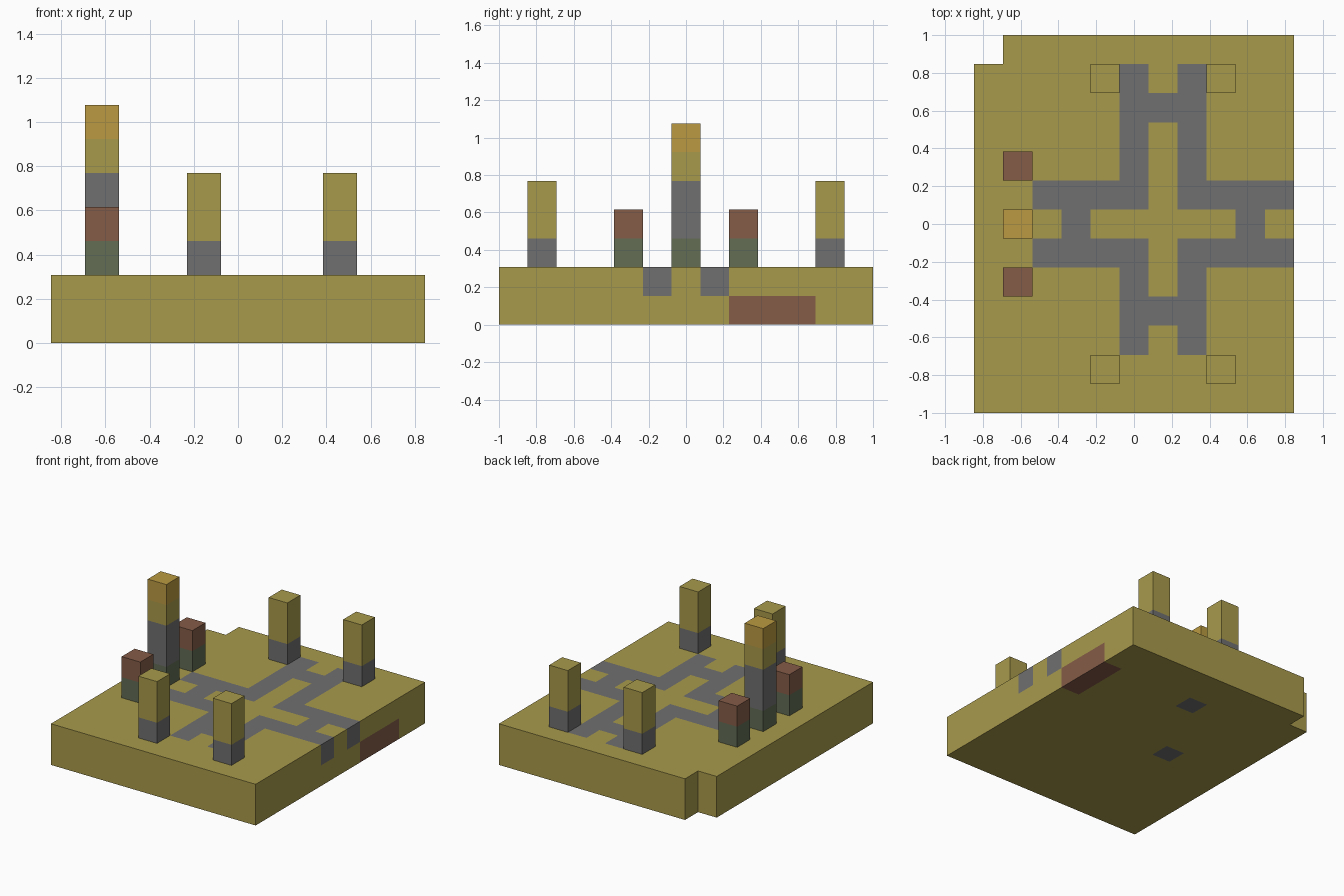
import bpy
import bmesh
from mathutils import Vector

cube = bpy.data.objects.get("Cube")
if cube:
    bpy.data.objects.remove(cube, do_unlink=True)

NX, NY = 11, 13            # board size in blocks
U = 2 / NY                 # edge of one block

COLOURS = {
    "sand": (0.392, 0.323, 0.072),
    "grey": (0.162, 0.162, 0.162),
    "brick": (0.235, 0.107, 0.065),
    "moss": (0.125, 0.153, 0.091),
    "amber": (0.491, 0.323, 0.054),
}
NAMES = list(COLOURS)
MATERIALS = []
for name, rgb in COLOURS.items():
    mat = bpy.data.materials.new(name)
    mat.use_nodes = True
    mat.diffuse_color = (*rgb, 1)
    mat.node_tree.nodes["Principled BSDF"].inputs["Base Color"].default_value = (*rgb, 1)
    MATERIALS.append(mat)


def build_blocks(name, cells):
    """Make one skin around a dict of block position -> colour name."""
    bm = bmesh.new()
    for cell, colour in cells.items():
        centre = Vector(cell) + Vector((0.5, 0.5, 0.5))
        for axis in range(3):
            for sign in (-1, 1):
                step = [0, 0, 0]
                step[axis] = sign
                if tuple(c + s for c, s in zip(cell, step)) in cells:
                    continue
                normal = Vector(step)
                a = Vector([float(k == (axis + 1) % 3) for k in range(3)])
                b = normal.cross(a)
                mid = centre + normal / 2
                corners = [mid + (p * a + q * b) / 2
                           for p, q in ((-1, -1), (1, -1), (1, 1), (-1, 1))]
                face = bm.faces.new([
                    bm.verts.new(((v.x - NX / 2) * U, (v.y - NY / 2) * U, v.z * U))
                    for v in corners])
                face.material_index = NAMES.index(colour)
    bmesh.ops.remove_doubles(bm, verts=bm.verts, dist=U / 100)
    mesh = bpy.data.meshes.new(name)
    bm.to_mesh(mesh)
    bm.free()
    for mat in MATERIALS:
        mesh.materials.append(mat)
    obj = bpy.data.objects.new(name, mesh)
    bpy.context.collection.objects.link(obj)


def is_road(x, y):
    """Two pairs of parallel roads that cross, with four short links."""
    if x == 6:
        return y in (3, 10)
    if y == 6:
        return x in (3, 9)
    return (x in (5, 7) and 2 <= y <= 11) or (y in (5, 7) and x >= 2)


def base_colour(x, y, z):
    if z == 1:
        return "grey" if is_road(x, y) else "sand"
    if x == NX - 1 and 8 <= y <= 10:
        return "brick"
    return "grey" if (x, y) in ((5, 10), (3, 6)) else "sand"


# Board, two blocks thick, with one back corner missing
build_blocks("base", {
    (x, y, z): base_colour(x, y, z)
    for x in range(NX) for y in range(NY) for z in range(2)
    if (x, y) != (0, NY - 1)})


def build_tower(name, x, y, colours):
    build_blocks(name, {(x, y, 2 + k): c for k, c in enumerate(colours)})


# Corner towers
for y, end in ((1, "front"), (11, "back")):
    for x, side in ((4, "right"), (8, "left")):
        build_tower(f"{end}_{side}_tower", x, y, ["grey", "sand", "sand"])

# Tall tower with a short post on each side
build_tower("tall_tower", 1, 6, ["moss", "grey", "grey", "sand", "amber"])
for y, end in ((4, "front"), (8, "back")):
    build_tower(f"{end}_post", 1, y, ["moss", "brick"])
